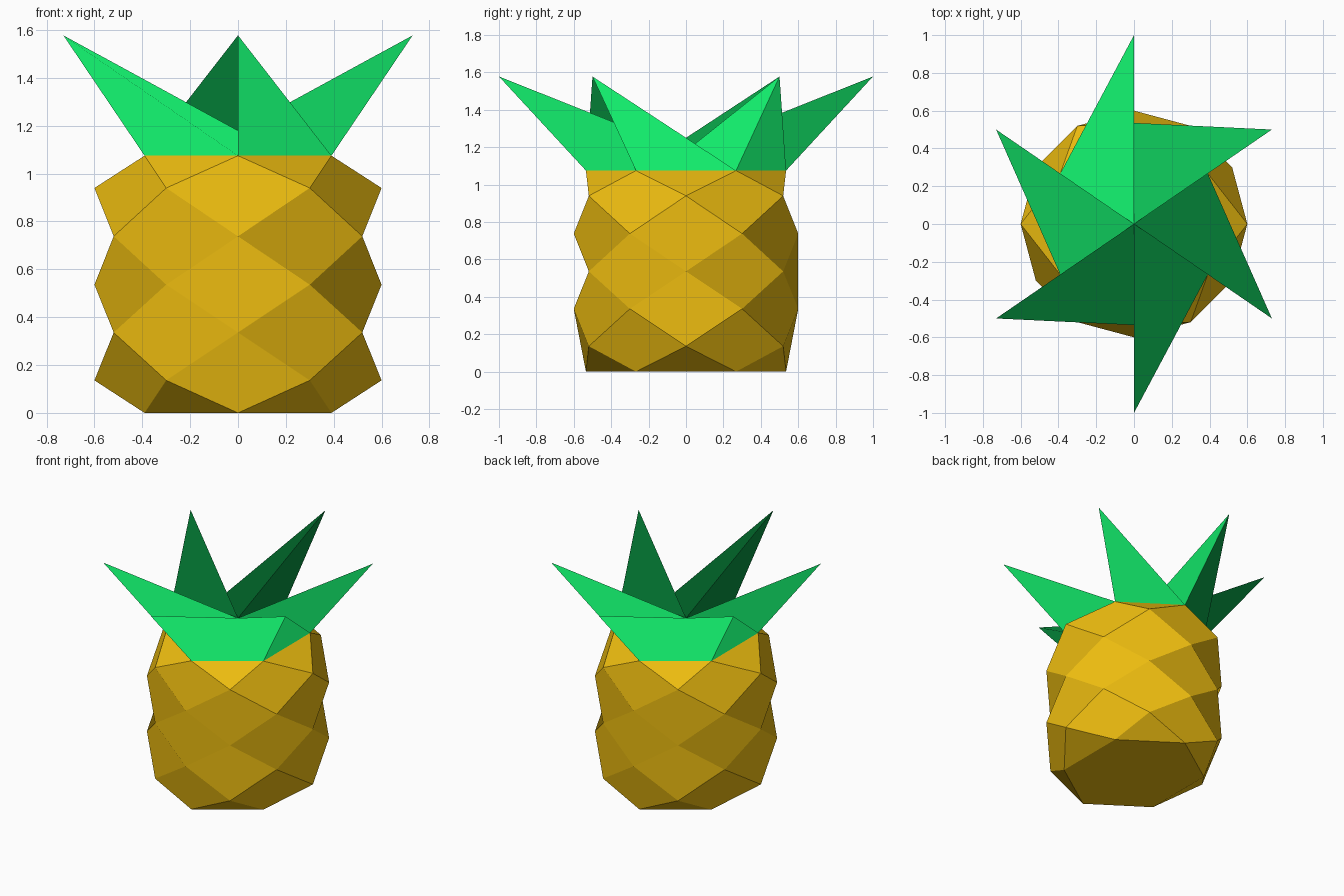
import bpy
from math import cos, sin, radians

if "Cube" in bpy.data.objects:
    bpy.data.objects.remove(bpy.data.objects["Cube"])


def ring(z, rx, ry, offset):
    """Six points around the z axis, starting at the offset angle."""
    return [(rx * cos(radians(60 * i + offset)),
             ry * sin(radians(60 * i + offset)), z) for i in range(6)]


def make_part(name, verts, faces, color):
    mesh = bpy.data.meshes.new(name)
    mesh.from_pydata(verts, [], faces)
    mesh.update()
    mat = bpy.data.materials.new(name + "_color")
    mat.diffuse_color = (*color, 1.0)
    mat.use_nodes = True
    mat.node_tree.nodes["Principled BSDF"].inputs["Base Color"].default_value = mat.diffuse_color
    mesh.materials.append(mat)
    obj = bpy.data.objects.new(name, mesh)
    bpy.context.collection.objects.link(obj)
    return obj


END_X, END_Y, TOP = 0.451, 0.535, 1.075

# Fruit body: staggered hexagonal rings joined by diamond facets
heights = [0.0, 0.136, 0.336, 0.536, 0.738, 0.94, TOP]
verts = []
for j, z in enumerate(heights):
    end = j in (0, 6)
    verts += ring(z, END_X if end else 0.6, END_Y if end else 0.6,
                  0 if j % 2 else 30)


def v(j, i):
    return j * 6 + i % 6


faces = [[v(0, i) for i in reversed(range(6))], [v(6, i) for i in range(6)]]
for j in range(1, 6):
    for i in range(6):
        low, high = (i, i + 1) if j % 2 else (i - 1, i)
        quad = [v(j - 1, i), v(j, high), v(j + 1, i), v(j, low)]
        # first corner picks the diagonal: upright fold low down, else a level fold
        upright = j == 1 or (j == 3 and i == 1)
        faces.append(quad if upright else quad[1:] + quad[:1])
for i in range(6):
    faces.append([v(0, i - 1), v(0, i), v(1, i)])
    faces.append([v(6, i), v(6, i - 1), v(5, i)])
make_part("fruit_body", verts, faces, (0.847, 0.507, 0.005))

# Leaf crown: six flared sides whose top edges are all pulled in to the centre,
# leaving a pinwheel of pointed leaves
verts = ring(TOP, END_X, END_Y, 30) + ring(1.578, 0.843, 1.0, 30) + [(0, 0, 1.18)]
faces = []
for i in range(6):
    k = (i + 1) % 6
    faces.append((i, k, 6 + k, 12, 6 + i))
make_part("leaf_crown", verts, faces, (0.006, 0.83, 0.147))
